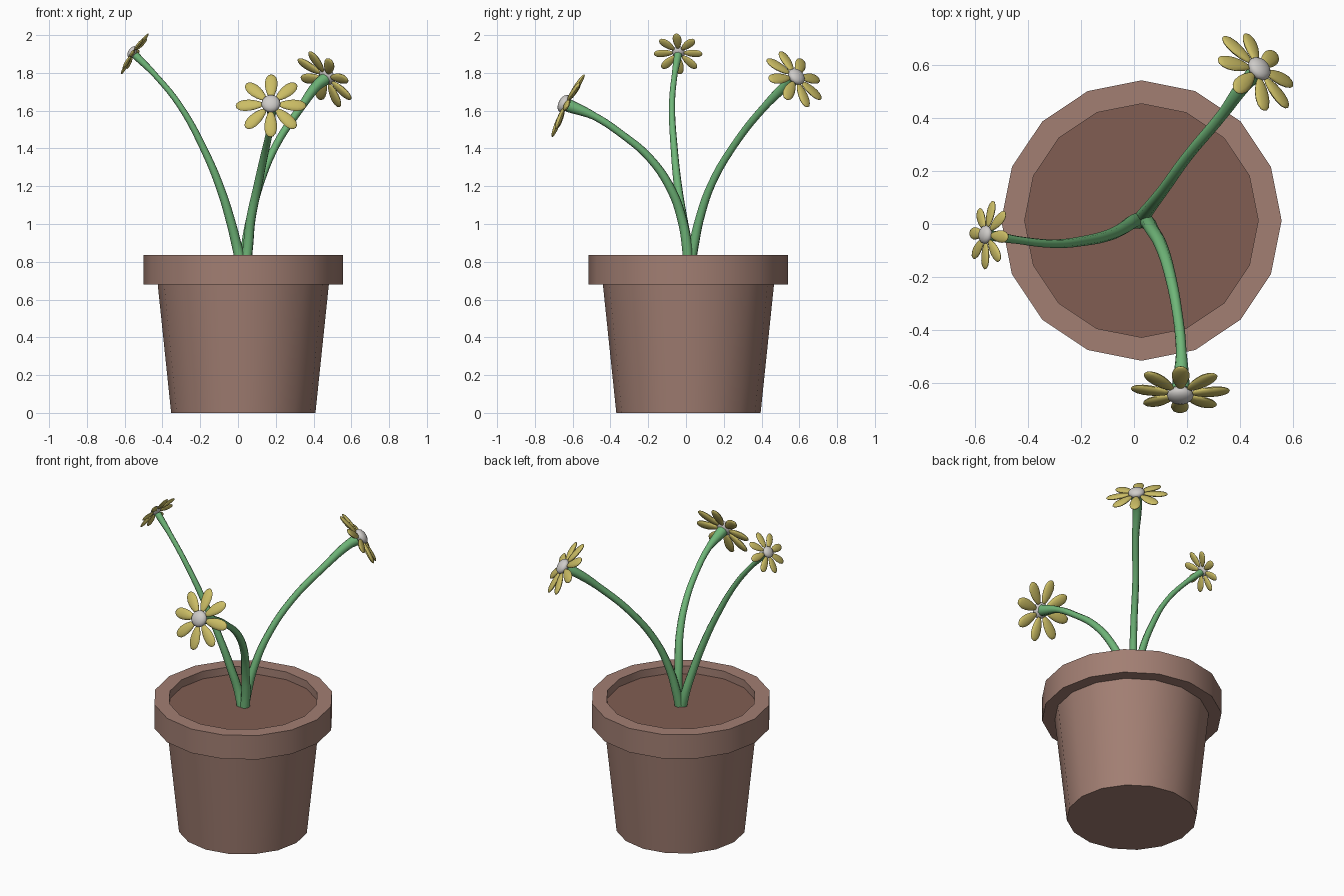
import bpy, bmesh, math
from mathutils import Vector, Matrix

if "Cube" in bpy.data.objects:
    bpy.data.objects.remove(bpy.data.objects["Cube"])


def material(name, rgb):
    m = bpy.data.materials.new(name)
    m.diffuse_color = (*rgb, 1)
    m.use_nodes = True
    m.node_tree.nodes["Principled BSDF"].inputs["Base Color"].default_value = m.diffuse_color
    return m


CLAY = material("clay", (0.36, 0.21, 0.17))
SOIL = material("soil", (0.22, 0.11, 0.085))
GREEN = material("stem_green", (0.16, 0.47, 0.19))
YELLOW = material("petal_yellow", (0.60, 0.51, 0.13))
PALE = material("pale_grey", (0.62, 0.60, 0.58))
POT_AT = Vector((0.028, 0.013, 0))


def finish(name, bm, mat, angle=40):
    bmesh.ops.recalc_face_normals(bm, faces=bm.faces)
    mesh = bpy.data.meshes.new(name)
    bm.to_mesh(mesh)
    bm.free()
    ob = bpy.data.objects.new(name, mesh)
    bpy.context.collection.objects.link(ob)
    mesh.materials.append(mat)
    smooth(ob, angle)
    return ob


def smooth(ob, angle):
    bpy.ops.object.select_all(action='DESELECT')
    ob.select_set(True)
    bpy.context.view_layer.objects.active = ob
    bpy.ops.object.shade_smooth_by_angle(angle=math.radians(angle))


def lathe(name, profile, mat, sides=16):
    """Turn an (r, z) profile round the pot axis, closing both ends."""
    bm = bmesh.new()
    rings = []
    for r, z in profile:
        rings.append([bm.verts.new(POT_AT + Vector((r * math.cos(a), r * math.sin(a), z)))
                      for a in (2 * math.pi * i / sides for i in range(sides))])
    for lo, hi in zip(rings, rings[1:]):
        for i in range(sides):
            j = (i + 1) % sides
            bm.faces.new((lo[i], lo[j], hi[j], hi[i]))
    bm.faces.new(rings[0][::-1])
    if len(rings) > 2:
        bm.faces.new(rings[-1])
    return finish(name, bm, mat, 30)


def stem(name, points, radii):
    """Smooth tapered tube through the points."""
    cu = bpy.data.curves.new(name, 'CURVE')
    cu.dimensions = '3D'
    cu.bevel_depth = 1.0
    cu.bevel_resolution = 2
    cu.resolution_u = 5
    cu.use_fill_caps = True
    sp = cu.splines.new('BEZIER')
    sp.bezier_points.add(len(points) - 1)
    for bp, p, r in zip(sp.bezier_points, points, radii):
        bp.co, bp.radius = p, r
        bp.handle_left_type = bp.handle_right_type = 'AUTO'
    ob = bpy.data.objects.new(name, cu)
    bpy.context.collection.objects.link(ob)
    cu.materials.append(GREEN)
    bpy.ops.object.select_all(action='DESELECT')
    ob.select_set(True)
    bpy.context.view_layer.objects.active = ob
    bpy.ops.object.convert(target='MESH')
    smooth(bpy.context.object, 50)


def flower(name, centre, normal, radius):
    """Eight swept-back petals and a flattened centre, facing the normal."""
    n = Vector(normal).normalized()
    up = (Vector((0, 0, 1)) - n * n.z).normalized()
    side = up.cross(n)
    frame = Matrix((up, side, n)).transposed().to_4x4()
    frame = Matrix.Translation(centre) @ frame @ Matrix.Scale(radius, 4)
    bm = bmesh.new()
    for k in range(8):
        vs = bmesh.ops.create_uvsphere(bm, u_segments=12, v_segments=8, radius=1)['verts']
        turn = Matrix.Rotation(k * math.pi / 4, 4, 'Z')
        for v in vs:
            t = v.co.z                       # -1 at the base, 1 at the tip
            local = Vector((0.60 + 0.40 * t,
                            v.co.x * 0.175 * (1 + 0.25 * t),
                            v.co.y * 0.075 - 0.05 - 0.04 * (t + 1)))
            v.co = frame @ (turn @ local)
    finish(name + "_petals", bm, YELLOW, 60)
    bm = bmesh.new()
    bmesh.ops.create_uvsphere(bm, u_segments=16, v_segments=8, radius=1,
                              matrix=frame @ Matrix.Diagonal((0.27, 0.27, 0.16, 1)))
    finish(name + "_centre", bm, PALE, 60)


# Pot: tapered body with bottom, thick rim, and inner wall down to the soil
lathe("pot", [(0.382, 0), (0.453, 0.68), (0.528, 0.68), (0.528, 0.835),
              (0.44, 0.835), (0.44, 0.775)], CLAY)
lathe("soil", [(0.44, 0.785), (0.44, 0.775), (0.42, 0.77)], SOIL)

# Left plant
stem("left_stem",
     [(0.02, 0.012, 0.775), (-0.005, 0.008, 0.88), (-0.035, -0.012, 1.0), (-0.09, -0.04, 1.18),
      (-0.18, -0.062, 1.395), (-0.31, -0.074, 1.63), (-0.44, -0.06, 1.79), (-0.545, -0.042, 1.895)],
     [0.03, 0.027, 0.025, 0.022, 0.019, 0.016, 0.015, 0.021])
flower("left_flower", (-0.56, -0.04, 1.91), (-0.82, 0.1, 0.56), 0.13)

# Back right plant
stem("back_stem",
     [(0.03, 0.02, 0.775), (0.042, 0.04, 0.88), (0.065, 0.07, 1.02), (0.115, 0.135, 1.21),
      (0.203, 0.257, 1.42), (0.335, 0.415, 1.62), (0.42, 0.53, 1.735), (0.458, 0.568, 1.765)],
     [0.03, 0.027, 0.024, 0.021, 0.02, 0.021, 0.028, 0.034])
flower("back_flower", (0.472, 0.585, 1.78), (0.6, 0.55, 0.58), 0.182)

# Front plant
stem("front_stem",
     [(0.04, 0.012, 0.775), (0.053, 0.005, 0.88), (0.067, -0.02, 1.02), (0.1, -0.077, 1.18),
      (0.136, -0.193, 1.35), (0.164, -0.34, 1.475), (0.178, -0.484, 1.57), (0.176, -0.622, 1.627)],
     [0.03, 0.028, 0.026, 0.024, 0.021, 0.019, 0.02, 0.035])
flower("front_flower", (0.174, -0.645, 1.637), (-0.02, -0.885, 0.46), 0.187)
